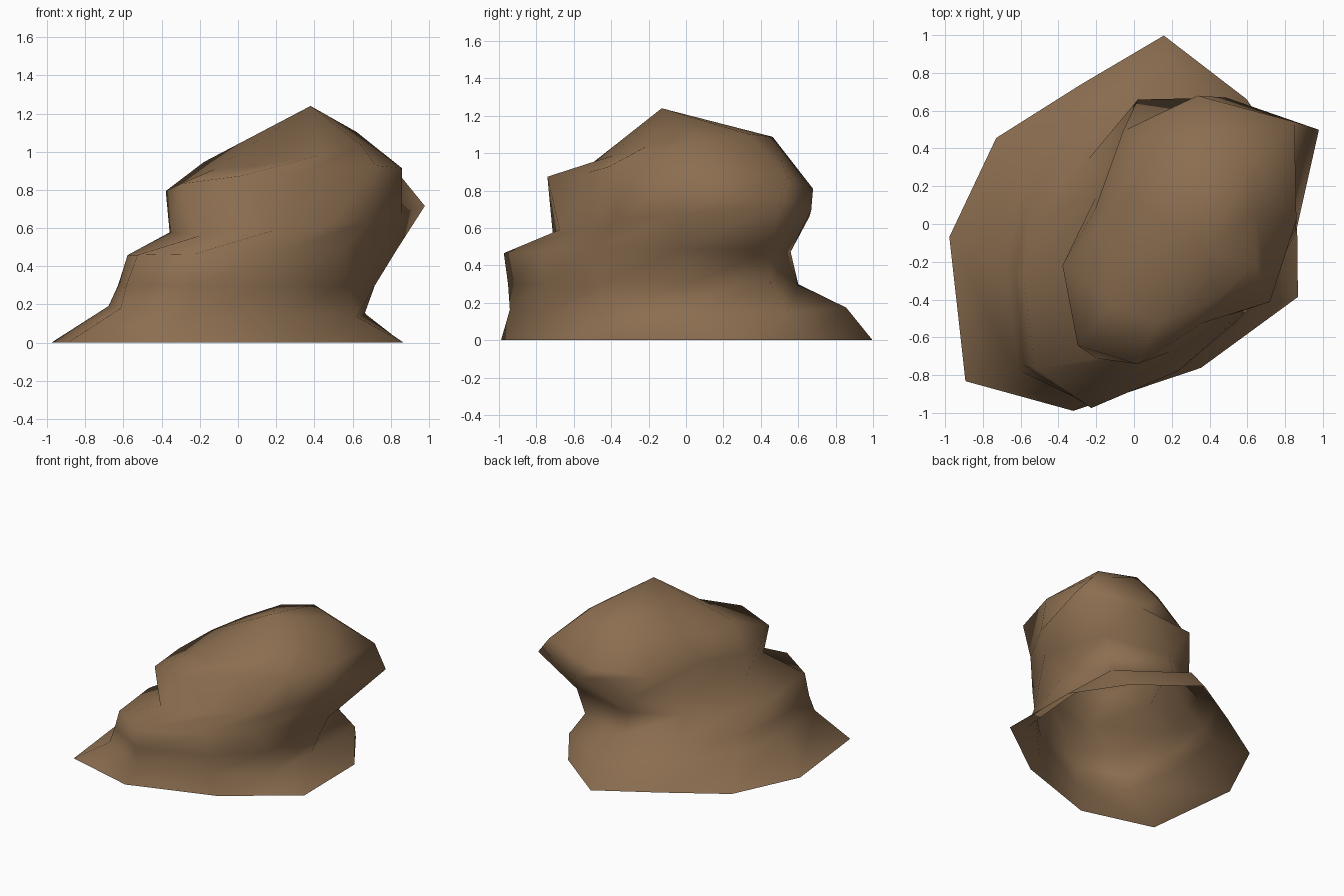
import bpy
import bmesh
import math

# Angles (degrees) of the ten columns running up the boulder
ANGLES = [17, 48, 81, 111, 148, 184, 223, 252, 295, 336]

# Each layer: centre (x, y, z), tilt (dz/dx, dz/dy), radius at each column
LAYERS = [
    ((0.00, 0.00, 0.00), (0, 0),
     [0.90, 0.89, 1.01, 0.79, 0.86, 0.98, 1.22, 1.04, 0.84, 0.95]),
    ((0.00, -0.20, 0.165), (-0.04, 0.015),
     [0.69, 1.00, 1.07, 0.85, 0.72, 0.68, 0.84, 0.78, 0.62, 0.68]),
    ((0.00, -0.20, 0.30), (0, 0),
     [0.75, 0.88, 0.81, 0.68, 0.65, 0.63, 0.80, 0.79, 0.61, 0.63]),
    ((0.00, -0.28, 0.47), (0.02, 0),
     [0.87, 0.99, 0.85, 0.67, 0.58, 0.58, 0.72, 0.73, 0.55, 0.59]),
    ((0.35, -0.20, 0.63), (0.07, 0.06),
     [0.53, 0.94, 0.88, 0.92, 0.65, 0.71, 0.75, 0.50, 0.32, 0.38]),
    ((0.20, -0.18, 0.855), (0.11, -0.07),
     [0.69, 0.97, 0.87, 0.72, 0.48, 0.58, 0.68, 0.59, 0.38, 0.57]),
    ((0.28, -0.05, 1.01), (0.13, 0.13),
     [0.38, 0.51, 0.52, 0.48, 0.40, 0.46, 0.55, 0.50, 0.38, 0.40]),
]
PEAK = (0.38, -0.13, 1.24)


def add_layer(bm, centre, tilt, radii):
    cx, cy, cz = centre
    ring = []
    for angle, r in zip(ANGLES, radii):
        dx = r * math.cos(math.radians(angle))
        dy = r * math.sin(math.radians(angle))
        ring.append(bm.verts.new((cx + dx, cy + dy, cz + tilt[0] * dx + tilt[1] * dy)))
    return ring


# Boulder shell: stacked layers, open underneath, closed with a peak
bm = bmesh.new()
rings = [add_layer(bm, *layer) for layer in LAYERS]
n = len(ANGLES)
for low, high in zip(rings, rings[1:]):
    for i in range(n):
        j = (i + 1) % n
        bm.faces.new((low[i], low[j], high[j], high[i]))
peak = bm.verts.new(PEAK)
for i in range(n):
    bm.faces.new((rings[-1][i], rings[-1][(i + 1) % n], peak))
for face in bm.faces:
    face.smooth = True

mesh = bpy.data.meshes.new("boulder")
bm.to_mesh(mesh)
bm.free()

# Single earthy brown
brown = bpy.data.materials.new("earth brown")
brown.diffuse_color = (0.26, 0.155, 0.08, 1)
mesh.materials.append(brown)
bpy.context.collection.objects.link(bpy.data.objects.new("boulder", mesh))
